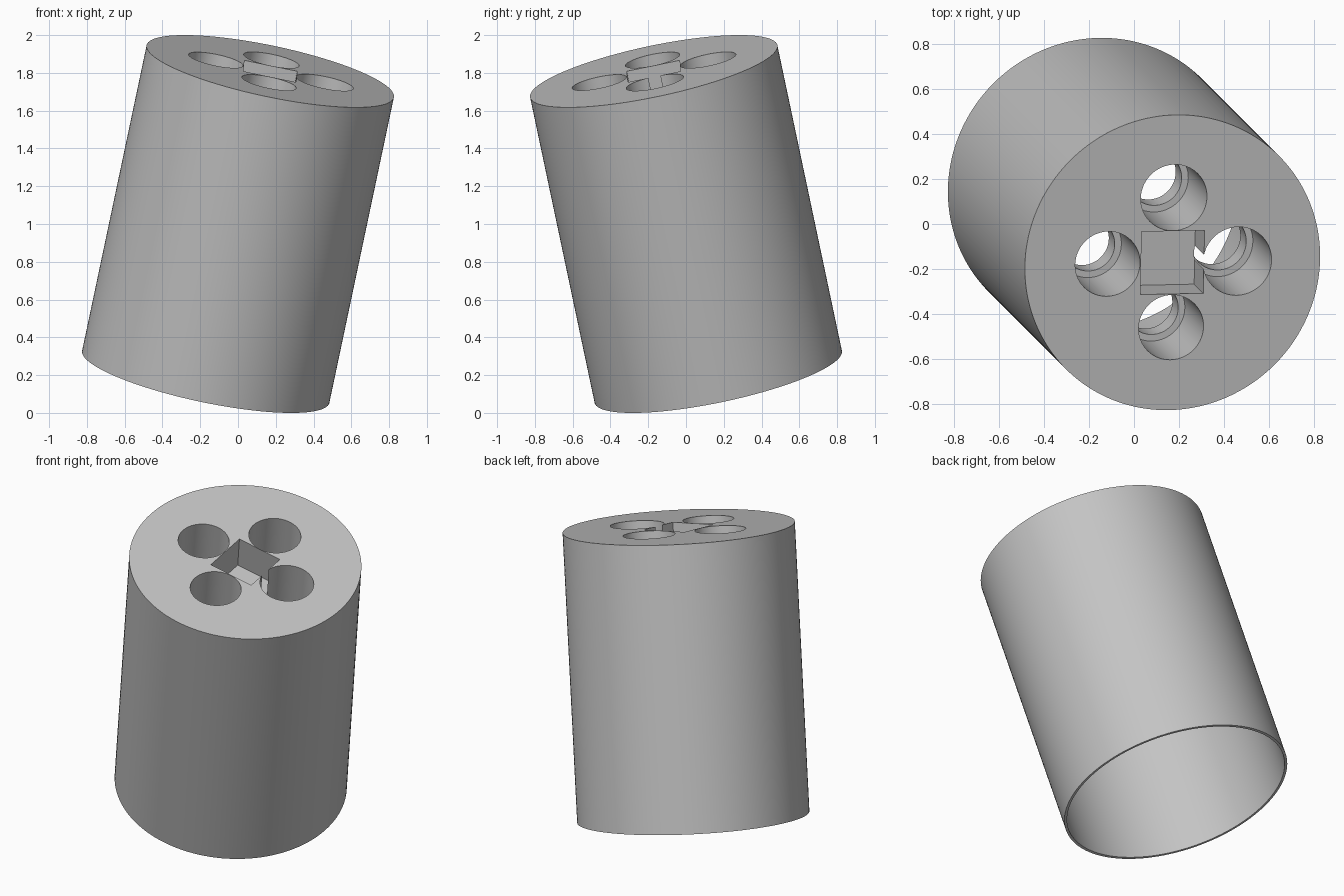
import bpy
import bmesh
import math
from mathutils import Vector, Matrix

cube = bpy.data.objects.get("Cube")
if cube:
    bpy.data.objects.remove(cube, do_unlink=True)

RADIUS, LENGTH, WALL = 0.669, 1.688, 0.016
TOP = LENGTH / 2
CAP = 0.54          # thickness of the solid end
LEDGE = 0.41        # depth of the wide part of each hole
POCKET = 0.2        # depth of the square recess

grey = bpy.data.materials.new("plain_grey")
grey.use_nodes = True
colour = (0.55, 0.55, 0.55, 1)
grey.diffuse_color = colour
grey.node_tree.nodes["Principled BSDF"].inputs["Base Color"].default_value = colour


def make_object(name, bm):
    mesh = bpy.data.meshes.new(name)
    bm.to_mesh(mesh)
    bm.free()
    obj = bpy.data.objects.new(name, mesh)
    bpy.context.collection.objects.link(obj)
    mesh.materials.append(grey)
    return obj


def cylinder(name, radius, bottom, top, x=0, y=0, sides=64):
    bm = bmesh.new()
    bmesh.ops.create_cone(bm, cap_ends=True, segments=sides, radius1=radius,
                          radius2=radius, depth=top - bottom,
                          matrix=Matrix.Translation((x, y, (top + bottom) / 2)))
    return make_object(name, bm)


# Outer cylinder
body = cylinder("holder_body", RADIUS, -TOP, TOP, sides=128)

# Hollow below the thick end
cutters = [cylinder("hollow_cutter", RADIUS - WALL, -TOP - 0.1, TOP - CAP, sides=128)]

# Four stepped holes around the middle
for turn, radius in enumerate((0.155, 0.15, 0.147, 0.147)):
    angle = turn * math.pi / 2
    x, y = 0.294 * math.cos(angle), 0.294 * math.sin(angle)
    cutters.append(cylinder("wide_hole_cutter", radius, TOP - LEDGE, TOP + 0.1, x, y))
    cutters.append(cylinder("narrow_hole_cutter", radius - 0.03,
                            TOP - CAP - 0.1, TOP - LEDGE + 0.05, x, y))

# Square recess in the middle
bm = bmesh.new()
bmesh.ops.create_cube(bm, size=1, matrix=Matrix.Translation((0, 0, TOP))
                      @ Matrix.Diagonal((0.285, 0.285, 2 * POCKET, 1)))
cutters.append(make_object("recess_cutter", bm))

for cutter in cutters:
    cutter.hide_render = True
    cut = body.modifiers.new(cutter.name, 'BOOLEAN')
    cut.operation = 'DIFFERENCE'
    cut.solver = 'EXACT'
    cut.object = cutter

# Bake the cuts and remove the cutters
bpy.context.view_layer.update()
graph = bpy.context.evaluated_depsgraph_get()
baked = bpy.data.meshes.new_from_object(body.evaluated_get(graph))
body.modifiers.clear()
body.data = baked
for cutter in cutters:
    bpy.data.objects.remove(cutter, do_unlink=True)

# Smooth round walls, sharp rims
bpy.ops.object.select_all(action='DESELECT')
body.select_set(True)
bpy.context.view_layer.objects.active = body
bpy.ops.object.shade_smooth_by_angle(angle=math.radians(30))

# Lean the whole part toward the front and its left
axis = Vector((0.34, -0.34, 1.61)).normalized()
body.rotation_mode = 'QUATERNION'
body.rotation_quaternion = Vector((0, 0, 1)).rotation_difference(axis)
body.location = (0, 0, 1)
